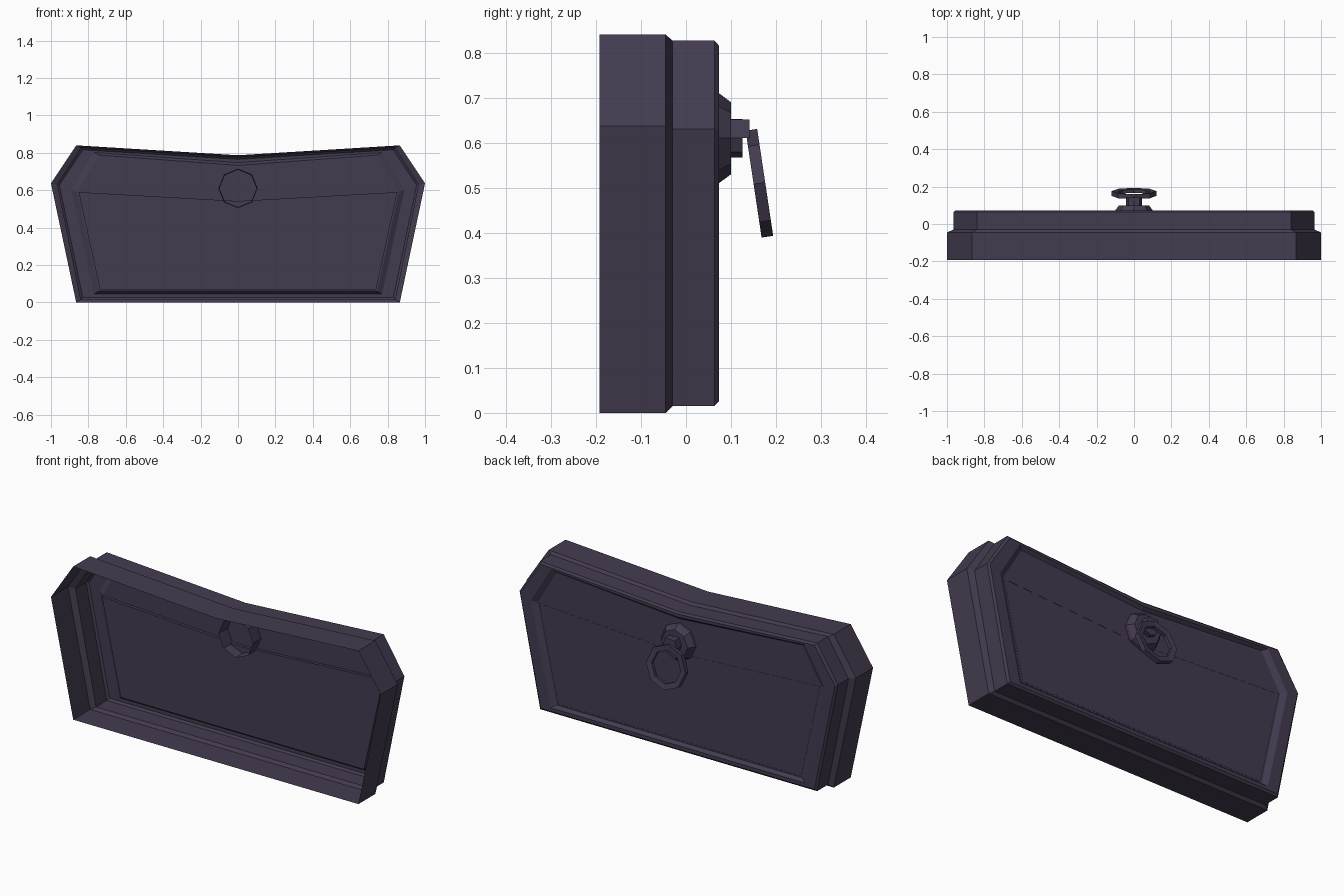
import bpy, bmesh, math
from mathutils import Matrix, Vector

cube = bpy.data.objects.get("Cube")
if cube:
    bpy.data.objects.remove(cube, do_unlink=True)

COLOR = (0.057, 0.044, 0.079, 1)
mat = bpy.data.materials.new("dark plum")
mat.use_nodes = True
mat.diffuse_color = COLOR
bsdf = mat.node_tree.nodes["Principled BSDF"]
bsdf.inputs["Base Color"].default_value = COLOR
bsdf.inputs["Roughness"].default_value = 0.8


def finish(name, bm):
    bmesh.ops.recalc_face_normals(bm, faces=bm.faces)
    mesh = bpy.data.meshes.new(name)
    bm.to_mesh(mesh)
    bm.free()
    mesh.materials.append(mat)
    obj = bpy.data.objects.new(name, mesh)
    bpy.context.collection.objects.link(obj)
    return obj


def loft(name, rings, cap_last=False, cap_first=False, closed=False):
    """Skin a list of equal-length rings of points."""
    bm = bmesh.new()
    loops = [[bm.verts.new(p) for p in ring] for ring in rings]
    pairs = list(zip(loops, loops[1:]))
    if closed:
        pairs.append((loops[-1], loops[0]))
    for a, b in pairs:
        for i in range(len(a)):
            j = (i + 1) % len(a)
            bm.faces.new((a[i], a[j], b[j], b[i]))
    if cap_last:
        bm.faces.new(loops[-1])
    if cap_first:
        bm.faces.new(loops[0])
    return finish(name, bm)


def outline(y, side, corner, bottom, mid, top, dip):
    """Mirrored seven-point outline with a dipped top edge."""
    half = [(corner, bottom), (side, mid), (corner, top)]
    pts = half + [(0, dip)] + [(-x, z) for x, z in reversed(half)]
    return [(x, y, z) for x, z in pts]


def octagon(radius, y, z=0.61):
    return [(radius * math.sin(k * math.pi / 4), y, z + radius * math.cos(k * math.pi / 4))
            for k in range(8)]


# Hollow stepped shell, open at the front, with a recessed back panel
rim = (1.0, 0.865, 0, 0.637, 0.84, 0.787)
step = (0.965, 0.84, 0.015, 0.63, 0.827, 0.775)
bevel = (0.955, 0.83, 0.026, 0.628, 0.816, 0.765)
recess = (0.89, 0.77, 0.045, 0.602, 0.802, 0.748)
panel = (0.86, 0.745, 0.06, 0.592, 0.788, 0.733)
loft("shell", [outline(-0.192, *rim), outline(-0.045, *rim), outline(-0.03, *step),
               outline(0.063, *step), outline(0.073, *bevel), outline(0.073, *recess),
               outline(0.055, *panel)], cap_last=True)

# Lower panel, set one step deeper below the bent fold line
lower = [(0.738, 0.068), (0.852, 0.59), (0, 0.542), (-0.852, 0.59), (-0.738, 0.068)]
loft("lower_panel", [[(x, y, z) for x, z in lower] for y in (0.056, 0.038)], cap_last=True)

# Eight-sided boss, open at the front, tapered at the back
loft("handle_boss", [octagon(0.105, -0.02), octagon(0.1, 0.073), octagon(0.08, 0.1)],
     cap_last=True)

# Stem with an upper lip that holds the ring
loft("handle_stem", [octagon(0.043, 0.1), octagon(0.043, 0.125)], cap_last=True)
lip = [(-0.043, 0.61), (0.043, 0.61), (0.03, 0.652), (-0.03, 0.652)]
loft("handle_lip", [[(x, y, z) for x, z in lip] for y in (0.1, 0.141)],
     cap_last=True, cap_first=True)

# Tilted eight-sided pull ring
ring = loft("pull_ring", [octagon(0.12, -0.013, 0), octagon(0.12, 0.013, 0),
                          octagon(0.088, 0.009, 0), octagon(0.088, -0.009, 0)], closed=True)
ring.data.transform(Matrix.Translation(Vector((0, 0.163, 0.51)))
                    @ Matrix.Rotation(math.radians(8.5), 4, "X"))
